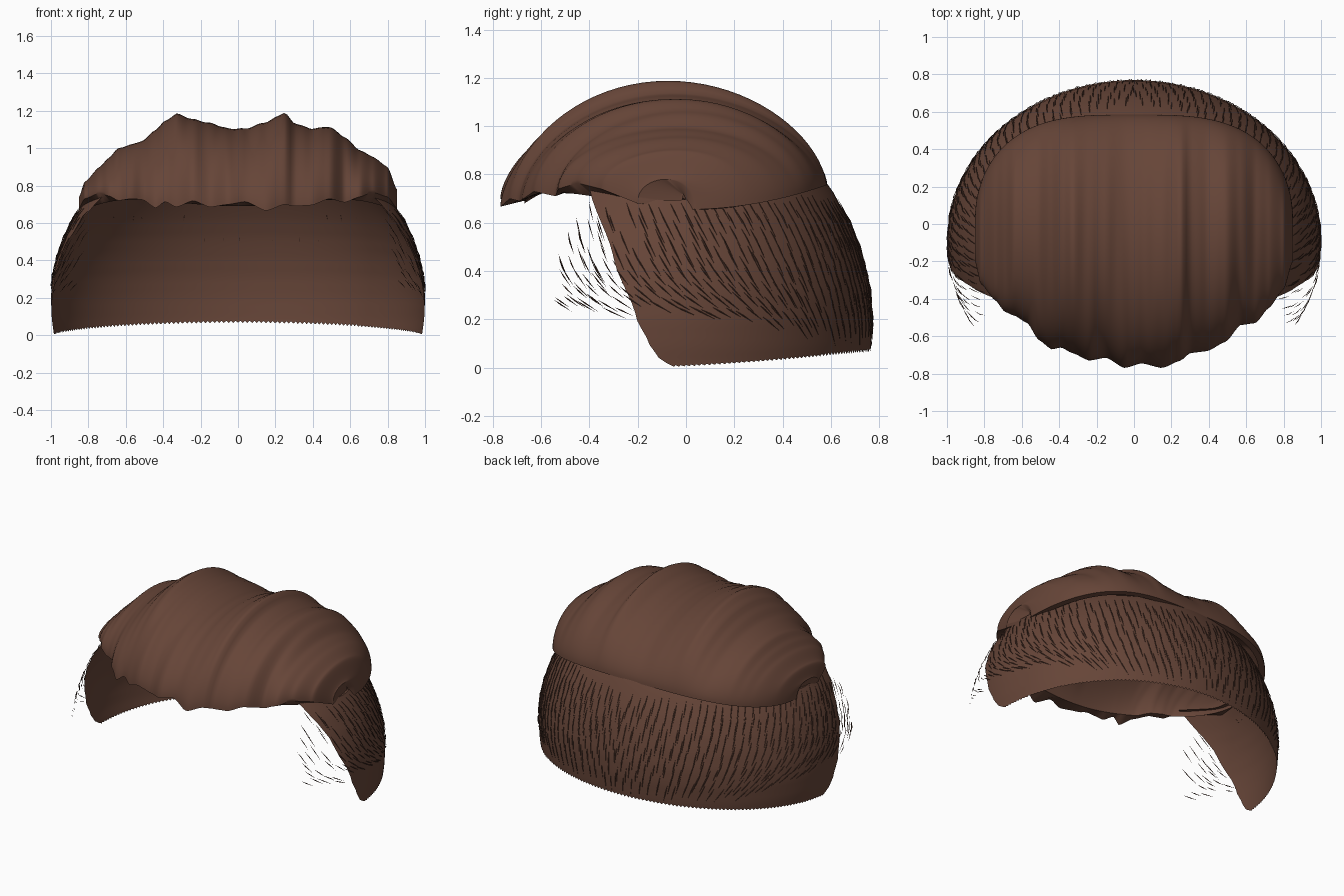
import bpy, bmesh, math, random
from mathutils import Vector

if "Cube" in bpy.data.objects:
    bpy.data.objects.remove(bpy.data.objects["Cube"])
random.seed(4)


def material(name, rgb):
    m = bpy.data.materials.new(name)
    m.diffuse_color = (*rgb, 1)
    m.use_nodes = True
    m.node_tree.nodes["Principled BSDF"].inputs["Base Color"].default_value = m.diffuse_color
    return m


BROWN = material("hair brown", (0.132, 0.059, 0.039))
DARK = material("strand brown", (0.075, 0.034, 0.023))


def lerp_table(table, x, col):
    """Smoothly interpolate a column of a table keyed on its first column."""
    if x <= table[0][0]:
        return table[0][col]
    for p, q in zip(table, table[1:]):
        if x <= q[0]:
            t = (x - p[0]) / (q[0] - p[0])
            t = 0.5 * t + 0.5 * t * t * (3 - 2 * t)
            return p[col] + (q[col] - p[col]) * t
    return table[-1][col]


def make_object(name, bm, mat, angle=None):
    me = bpy.data.meshes.new(name)
    bm.to_mesh(me)
    bm.free()
    ob = bpy.data.objects.new(name, me)
    bpy.context.collection.objects.link(ob)
    me.materials.append(mat)
    if angle:
        bpy.context.view_layer.objects.active = ob
        ob.select_set(True)
        bpy.ops.object.shade_smooth_by_angle(angle=math.radians(angle))
        ob.select_set(False)
    return ob


def add_grid(bm, rows):
    for r, s in zip(rows, rows[1:]):
        for i in range(len(r) - 1):
            bm.faces.new((r[i], r[i + 1], s[i + 1], s[i]))


# Head-shaped surface shared by the band and its strands: z, half width
RADIUS = [(0, .985), (.1, .996), (.2, 1.0), (.3, .993), (.4, .972), (.5, .94),
          (.6, .895), (.7, .835), (.77, .78), (.8, .75)]
# Front edge of the band: z, y
FRONT = [(0, -.05), (.03, -.11), (.1, -.155), (.2, -.205), (.45, -.30), (.74, -.40)]
YC = -.1


def head(theta, z, off=0.0):
    a = lerp_table(RADIUS, z, 1) + off
    return Vector((a * math.cos(theta), YC + .87 * a * math.sin(theta), z))


# Back band with a finely toothed lower edge and a lip tucked under the crown
bm = bmesh.new()
rows, NB, NV = [], 240, 20
for j in range(NV + 2):
    v = min(1, j / NV) ** 1.3
    row = []
    for i in range(NB + 1):
        u = i / NB
        back = math.sin(math.pi * u)
        low = .004 + .062 * back ** 1.3 + (.012 if i % 2 and j == 0 else 0)
        side = math.exp(-((abs(2 * u - 1) - .76) / .16) ** 2)
        high = .75 + .02 * back ** 2 - .06 * side
        z = low + (high - low) * v
        yf = lerp_table(FRONT, .74 * v, 1)
        start = math.asin((yf - YC) / (.87 * lerp_table(RADIUS, z, 1)))
        lip = -.05 if j > NV else 0
        row.append(bm.verts.new(head(start + (math.pi - 2 * start) * u, z, lip)))
    rows.append(row)
add_grid(bm, rows)
make_object("back_band", bm, BROWN, 50)

# Pleated crown, built from front-to-back arches: x, height, front y, front z
PLEATS = [(-.85, .74, -.20, .68), (-.82, .82, -.32, .73), (-.74, .90, -.41, .76),
          (-.69, .95, -.47, .745), (-.64, 1.00, -.49, .72), (-.57, 1.02, -.53, .73),
          (-.51, 1.04, -.62, .725), (-.44, 1.10, -.67, .68), (-.39, 1.145, -.66, .715),
          (-.33, 1.185, -.69, .685), (-.24, 1.155, -.73, .72), (-.15, 1.135, -.715, .685),
          (-.05, 1.105, -.77, .70), (.04, 1.105, -.745, .715), (.15, 1.14, -.77, .665),
          (.25, 1.19, -.73, .70), (.30, 1.135, -.69, .69), (.39, 1.105, -.68, .695),
          (.49, 1.115, -.63, .73), (.57, 1.06, -.54, .71), (.65, .99, -.53, .74),
          (.72, .955, -.45, .765), (.80, .90, -.35, .74), (.85, .78, -.20, .68)]


def arch(bm, x, f, zf, b, zb, h, power, n, fine=0.0):
    """One front-to-back arch from the front rim to the back rim."""
    out = []
    for k in range(n + 1):
        a = math.pi * k / n
        t = .5 - .5 * math.cos(a)
        base = zf + (zb - zf) * t
        s = max(0, math.sin(a))
        z = base + (h - base) * s ** power + fine * s * (1 - t)
        out.append(bm.verts.new((x, f + (b - f) * t, z)))
    return out


bm = bmesh.new()
NX, NA = 150, 40
outer, inner = [], []
for i in range(NX + 1):
    s = math.sin(math.pi * (i / NX - .5))
    x = .85 * s
    h, f, zf = (lerp_table(PLEATS, x, c) for c in (1, 2, 3))
    b = .03 + .555 * max(0, 1 - abs(s) ** 3.3) ** .5
    zb = .655 + .10 * (b / .58) ** 2
    fine = .005 * math.sin(x * 75) * (1 - s * s)
    power = 1.2 - .35 * s ** 4
    outer.append(arch(bm, x, f, zf, b, zb, h, power, NA, fine))
    # smooth hollow inside
    fi = max(f + .04, -.66 * max(0, 1 - abs(s) ** 2.8) ** .5)
    fi = min(fi, b - .06)
    zi = .69 + .05 * s * s * (1 - s * s) * 4 * .8 - .02 * s ** 4
    hi = max(.70, min(h - .05, .72 + .36 * max(0, 1 - s * s) ** .5))
    inner.append(arch(bm, x * .965, fi, zi, b - .03, zb - .005, hi, power, NA))
add_grid(bm, outer)
add_grid(bm, [r[::-1] for r in inner])
for k in (0, -1):
    add_grid(bm, [[o[k], n[k]] for o, n in zip(outer, inner)])
for e in (0, -1):
    add_grid(bm, [outer[e], inner[e]])
bmesh.ops.recalc_face_normals(bm, faces=bm.faces)
make_object("pleated_crown", bm, BROWN, 50)

# Fine spindle strands lying on the band and hanging in front of it
bm = bmesh.new()
COLS = 36
for side in (1, -1):
    for r in range(10):
        for c in range(COLS):
            theta = -.55 + (math.pi / 2 + .55) * (c + .3 * r % 1) / COLS
            theta += random.uniform(-.01, .01)
            back = max(0, math.sin(theta))
            z = .68 - .055 * r + random.uniform(-.015, .015) + .03 * back
            if z < .25 - .1 * back or (theta < -.15 and random.random() < .3):
                continue
            if theta < -.56 + .5 * max(0, z - .5):
                continue
            slant = math.radians((27 + 45 * max(0, .5 - z) / .3) * (1 - back ** 2) + 4)
            length = random.uniform(.09, .14)
            dt, dz = length * math.sin(slant), -length * math.cos(slant)
            wt, wz = .003 * math.cos(slant), .003 * math.sin(slant)
            pts = ((0, 0, .003), (.4 * dt + wt, .4 * dz + wz, .005),
                   (.4 * dt, .4 * dz, .008), (.4 * dt - wt, .4 * dz - wz, .005),
                   (.4 * dt, .4 * dz, .003), (dt, dz, .003))
            vs = []
            for a, h, off in pts:
                co = head(theta + a, z + h, off)
                co.x *= side
                vs.append(bm.verts.new(co))
            for k in range(4):
                m, n = vs[1 + k], vs[1 + (k + 1) % 4]
                bm.faces.new((vs[0], m, n))
                bm.faces.new((vs[5], n, m))
bmesh.ops.recalc_face_normals(bm, faces=bm.faces)
make_object("fine_strands", bm, DARK)
